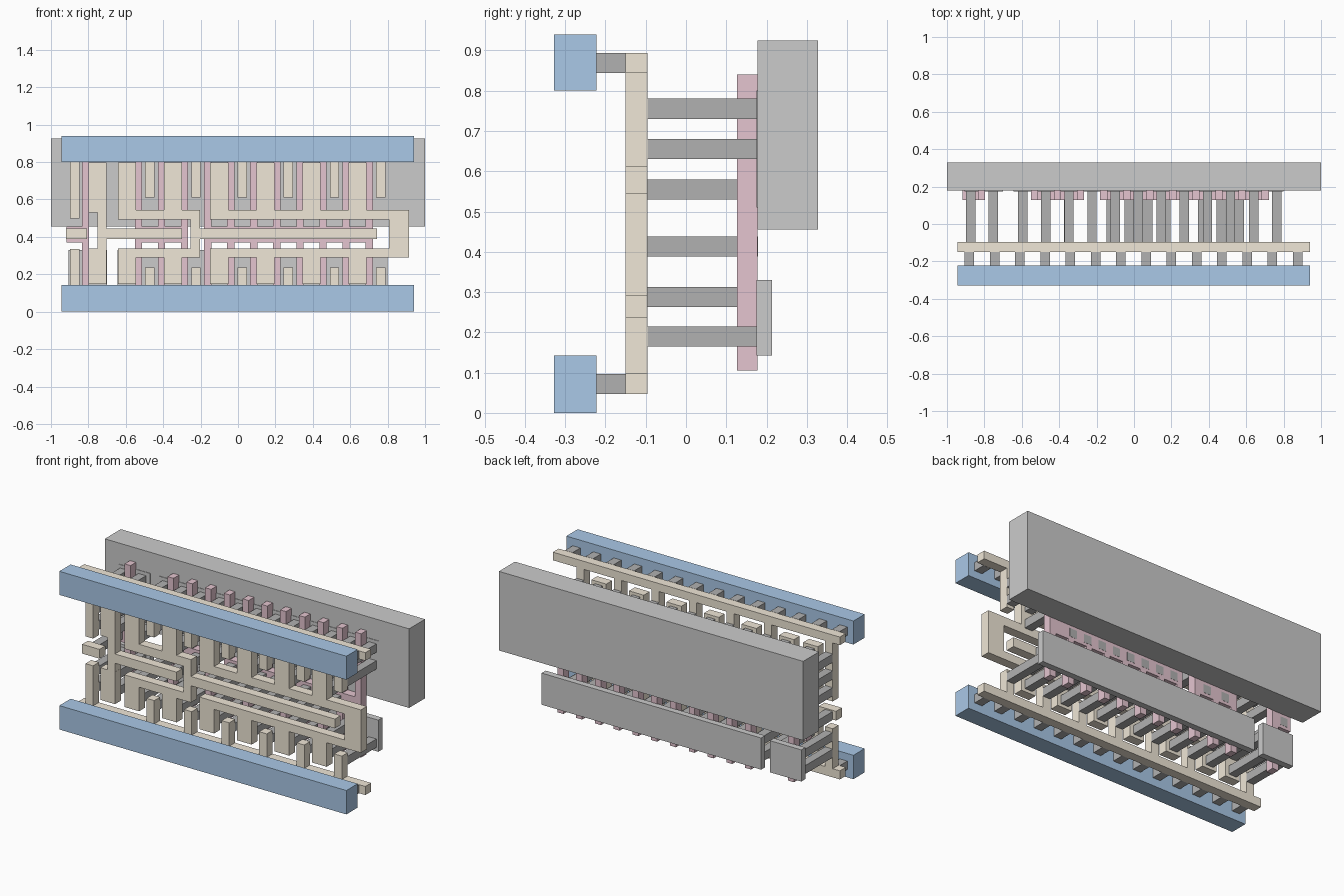
import bpy, bmesh

if "Cube" in bpy.data.objects:
    bpy.data.objects.remove(bpy.data.objects["Cube"])

def material(name, rgb):
    m = bpy.data.materials.new(name)
    m.diffuse_color = (*rgb, 1)
    m.use_nodes = True
    m.node_tree.nodes["Principled BSDF"].inputs["Base Color"].default_value = m.diffuse_color
    return m

BLUE = material("rail_blue", (0.40, 0.58, 0.80))
TAN = material("metal_tan", (0.87, 0.80, 0.68))
PINK = material("gate_pink", (0.78, 0.56, 0.63))
DARK = material("contact_grey", (0.44, 0.44, 0.44))
MID = material("well_grey", (0.58, 0.58, 0.58))
LIGHT = material("diffusion_grey", (0.70, 0.70, 0.70))

def layer(name, rects, y0, y1, mat):
    """Union of (x0, x1, z0, z1) rectangles, extruded from y0 to y1."""
    xs = sorted({round(v, 4) for r in rects for v in r[:2]})
    zs = sorted({round(v, 4) for r in rects for v in r[2:]})
    bm = bmesh.new()
    verts = {}

    def vert(i, k):
        if (i, k) not in verts:
            verts[i, k] = bm.verts.new((xs[i], y0, zs[k]))
        return verts[i, k]

    for i in range(len(xs) - 1):
        for k in range(len(zs) - 1):
            cx, cz = (xs[i] + xs[i + 1]) / 2, (zs[k] + zs[k + 1]) / 2
            if any(a < cx < b and c < cz < d for a, b, c, d in rects):
                bm.faces.new((vert(i, k), vert(i + 1, k), vert(i + 1, k + 1), vert(i, k + 1)))
    ext = bmesh.ops.extrude_face_region(bm, geom=bm.faces[:], use_keep_orig=True)
    for v in [g for g in ext["geom"] if isinstance(g, bmesh.types.BMVert)]:
        v.co.y = y1
    bmesh.ops.dissolve_limit(bm, angle_limit=0.01, verts=bm.verts[:], edges=bm.edges[:])
    bmesh.ops.recalc_face_normals(bm, faces=bm.faces[:])
    me = bpy.data.meshes.new(name)
    bm.to_mesh(me)
    bm.free()
    me.materials.append(mat)
    ob = bpy.data.objects.new(name, me)
    bpy.context.collection.objects.link(ob)
    return ob

def bar(x, w, z0, z1):
    return (x - w / 2, x + w / 2, z0, z1)

def square(x, z, s=0.05):
    return (x - s / 2, x + s / 2, z - s / 2, z + s / 2)

PITCH = 0.2467
outs = [-0.594 + PITCH * i for i in range(6)]      # output columns
taps = [-0.471 + PITCH * i for i in range(6)]      # supply columns
IN_TAP, IN_OUT = -0.873, -0.752                    # first stage columns
M0, M1 = -0.15, -0.095                             # metal depth
TOP, BOT = 0.797, 0.147                            # column ends

# Power rails and their vias
via_x = [-0.88 + 0.135 * i for i in range(14)]
for name, z0, z1, vz in (("lower", 0, 0.142, 0.072), ("upper", 0.80, 0.94, 0.869)):
    layer(name + "_rail", [(-0.945, 0.942, z0, z1)], -0.328, -0.222, BLUE)
    layer(name + "_rail_vias", [square(x, vz) for x in via_x], -0.222, M0, DARK)

# Supply metal combs
layer("upper_supply_metal", [(-0.945, 0.942, 0.845, 0.893), bar(IN_TAP, 0.05, 0.498, 0.86)]
      + [bar(x, 0.05, 0.612, 0.86) for x in taps], M0, M1, TAN)
layer("lower_supply_metal", [(-0.945, 0.942, 0.047, 0.098), bar(IN_TAP, 0.05, 0.08, 0.336)]
      + [bar(x, 0.05, 0.08, 0.237) for x in taps], M0, M1, TAN)

# Signal metal: input pad and three stages
layer("input_pad", [(-0.92, -0.806, 0.39, 0.445)], M0, M1, TAN)
layer("first_stage_metal", [bar(IN_OUT, 0.097, 0.53, TOP), bar(IN_OUT, 0.097, BOT, 0.338),
                            (-0.752, -0.704, 0.30, 0.60), (-0.752, -0.30, 0.39, 0.445)], M0, M1, TAN)

def stage(name, columns, x_end, spine, extra):
    rects = [(columns[0] - 0.0485, x_end, 0.493, 0.545), (columns[0] - 0.0485, x_end, 0.29, 0.338),
             (spine, x_end, 0.29, 0.545)]
    for x in columns:
        rects += [bar(x, 0.097, 0.493, TOP), bar(x, 0.097, BOT, 0.338)]
    layer(name, rects + extra, M0, M1, TAN)

stage("second_stage_metal", outs[:2], -0.204, -0.254, [(-0.23, 0.742, 0.39, 0.445)])
stage("output_stage_metal", outs[2:], 0.913, 0.806, [])

# Gates: vertical fingers joined by horizontal pads
P0, P1 = 0.127, 0.178
fingers = [outs[0] + PITCH / 4 + PITCH / 2 * i for i in range(11)]
for name, xs, x0, x1 in (("input_gate", [-0.815], -0.917, -0.796),
                         ("second_gate", fingers[:3], -0.551, -0.266),
                         ("output_gates", fingers[3:], -0.181, 0.72)):
    layer(name, [bar(x, 0.039, 0.105, 0.84) for x in xs] + [(x0, x1, 0.37, 0.455)], P0, P1, PINK)

# Contacts down to diffusion and gates
rows_up, rows_low = (0.555, 0.655, 0.755), (0.19, 0.288)
spots = [(x, z) for x in outs + [IN_TAP, IN_OUT] for z in rows_up + rows_low]
spots += [(x, z) for x in taps for z in (0.655, 0.755, 0.19)]
layer("diffusion_contacts", [square(x, z) for x, z in spots], M1, 0.176, DARK)
gate_x = [-0.873, -0.471, -0.349] + [-0.123 + 0.098 * i for i in range(8)]
layer("gate_contacts", [square(x, 0.413) for x in gate_x], M1, 0.179, DARK)

# Diffusion strips and the well
for name, z0, z1 in (("lower", 0.142, 0.33), ("upper", 0.51, 0.80)):
    layer(name + "_diffusion", [(-0.907, -0.70, z0, z1), (-0.643, 0.80, z0, z1)], 0.175, 0.213, LIGHT)
layer("well", [(-1, 1, 0.455, 0.925)], 0.178, 0.328, MID)
